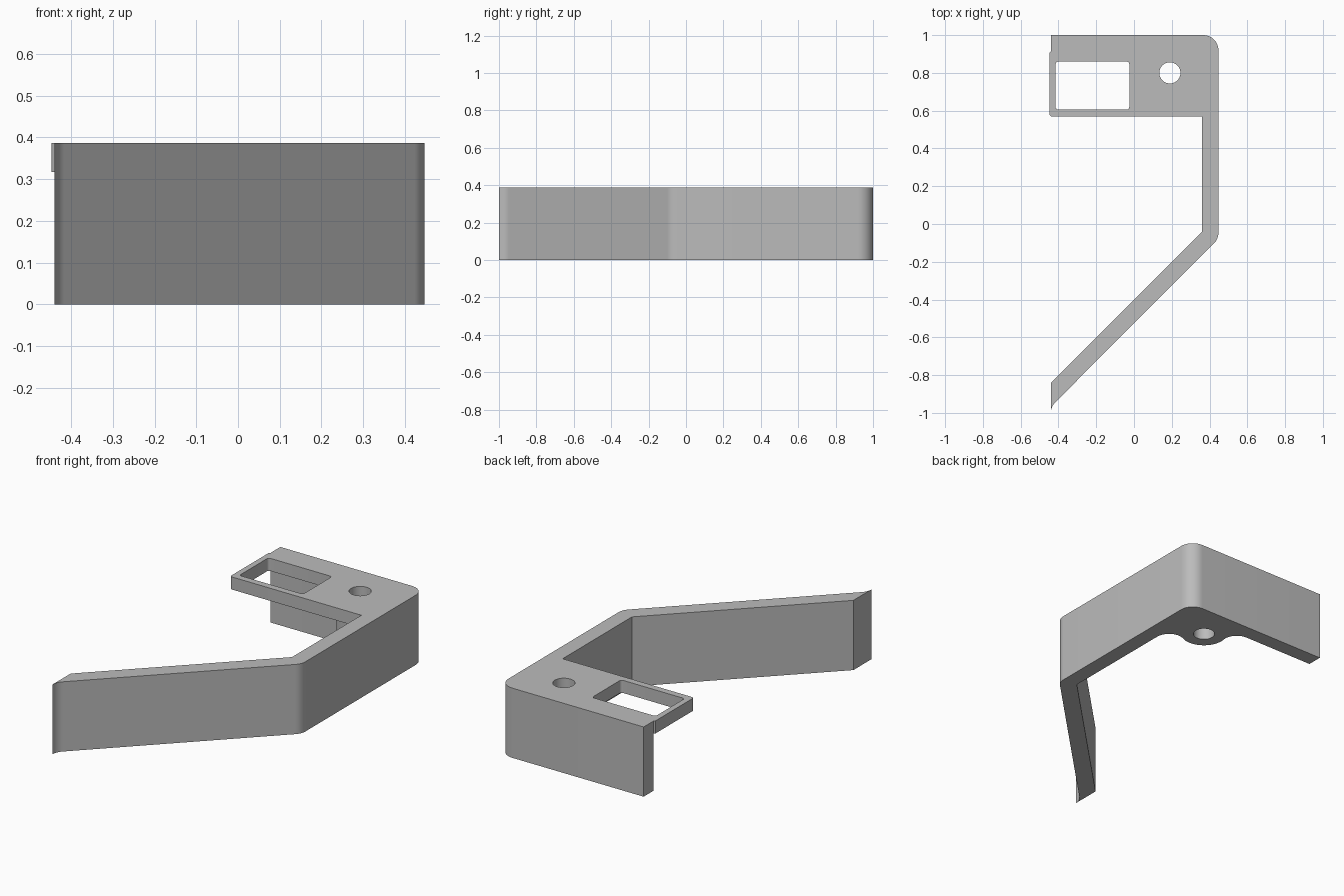
import bpy, bmesh
from math import sin, cos, radians, degrees, acos, asin

cube = bpy.data.objects.get("Cube")
if cube:
    bpy.data.objects.remove(cube)

HEIGHT, PLATE_Z = 0.387, 0.317
HOLE = (0.19, 0.8)           # screw hole centre
INNER_X, INNER_Y = 0.36, 0.915
END_X, SIDE_X = -0.44, 0.447
R, BOSS = 0.08, 0.12         # fillet and boss radii

grey = bpy.data.materials.new("light grey")
grey.use_nodes = True
colour = (0.5, 0.5, 0.5, 1)
grey.diffuse_color = colour
grey.node_tree.nodes["Principled BSDF"].inputs["Base Color"].default_value = colour


def arc(centre, r, a, b, n=10):
    """Points on an arc from angle a to angle b, in degrees."""
    angles = [radians(a + (b - a) * i / n) for i in range(n + 1)]
    return [(centre[0] + r * cos(t), centre[1] + r * sin(t)) for t in angles]


def prism(name, outline, z0, z1):
    """Extrude a closed outline from z0 to z1."""
    bm = bmesh.new()
    face = bm.faces.new([bm.verts.new((x, y, z0)) for x, y in outline])
    out = bmesh.ops.extrude_face_region(bm, geom=[face])
    top = [v for v in out["geom"] if isinstance(v, bmesh.types.BMVert)]
    bmesh.ops.translate(bm, verts=top, vec=(0, 0, z1 - z0))
    bmesh.ops.recalc_face_normals(bm, faces=bm.faces)
    mesh = bpy.data.meshes.new(name)
    bm.to_mesh(mesh)
    bm.free()
    mesh.materials.append(grey)
    obj = bpy.data.objects.new(name, mesh)
    bpy.context.collection.objects.link(obj)
    return obj


def combine(target, tool, operation):
    """Apply a boolean and remove the tool."""
    mod = target.modifiers.new(operation, 'BOOLEAN')
    mod.operation, mod.object, mod.solver = operation, tool, 'EXACT'
    bpy.context.view_layer.objects.active = target
    bpy.ops.object.modifier_apply(modifier=mod.name)
    bpy.data.objects.remove(tool)


# Fillets that blend the boss into the back wall and the side wall
span = BOSS + R
back_turn = 180 - degrees(asin((INNER_Y - R - HOLE[1]) / span))
side_turn = 360 - degrees(acos((INNER_X - R - HOLE[0]) / span))
back_fillet = arc(HOLE, span, back_turn, back_turn, 1)[0]
side_fillet = arc(HOLE, span, side_turn, side_turn, 1)[0]

# Bent wall with its boss, traced counter-clockwise from the front tip
wall = arc((END_X + R, -1), R, 180, 135)
wall += arc((SIDE_X - R, -0.046), R, -45, 0)
wall += arc((SIDE_X - R, 1 - R), R, 0, 90)
wall += [(END_X, 1), (END_X, INNER_Y)]
wall += arc(back_fillet, R, 90, back_turn - 180)
wall += arc(HOLE, BOSS, back_turn, side_turn, 20)[1:-1]
wall += arc(side_fillet, R, side_turn - 180, 0)
wall += [(INNER_X, -0.04), (END_X, -0.84)]
bracket = prism("bracket", wall, 0, HEIGHT)

# Top plate with a small rounded front corner
plate = arc((-SIDE_X + 0.015, 0.583), 0.015, 180, 270, 5)
plate += [(0.4, 0.568), (0.4, 0.95), (-0.4, 0.95), (END_X, INNER_Y), (-SIDE_X, 0.908)]
combine(bracket, prism("top_plate", plate, PLATE_Z, HEIGHT), 'UNION')

# Rounded window and screw hole
window = []
for x, y, a in [(-0.04, 0.845, 0), (-0.4, 0.845, 90), (-0.4, 0.62, 180), (-0.04, 0.62, 270)]:
    window += arc((x, y), 0.015, a, a + 90, 5)
combine(bracket, prism("window_cutter", window, 0.2, 0.5), 'DIFFERENCE')
screw = arc(HOLE, 0.056, 0, 360, 40)[:-1]
combine(bracket, prism("screw_cutter", screw, -0.1, 0.5), 'DIFFERENCE')

# Smooth the rounded corners, keep hard edges
bpy.ops.object.select_all(action='DESELECT')
bracket.select_set(True)
bpy.context.view_layer.objects.active = bracket
bpy.ops.object.shade_smooth_by_angle(angle=radians(25))
